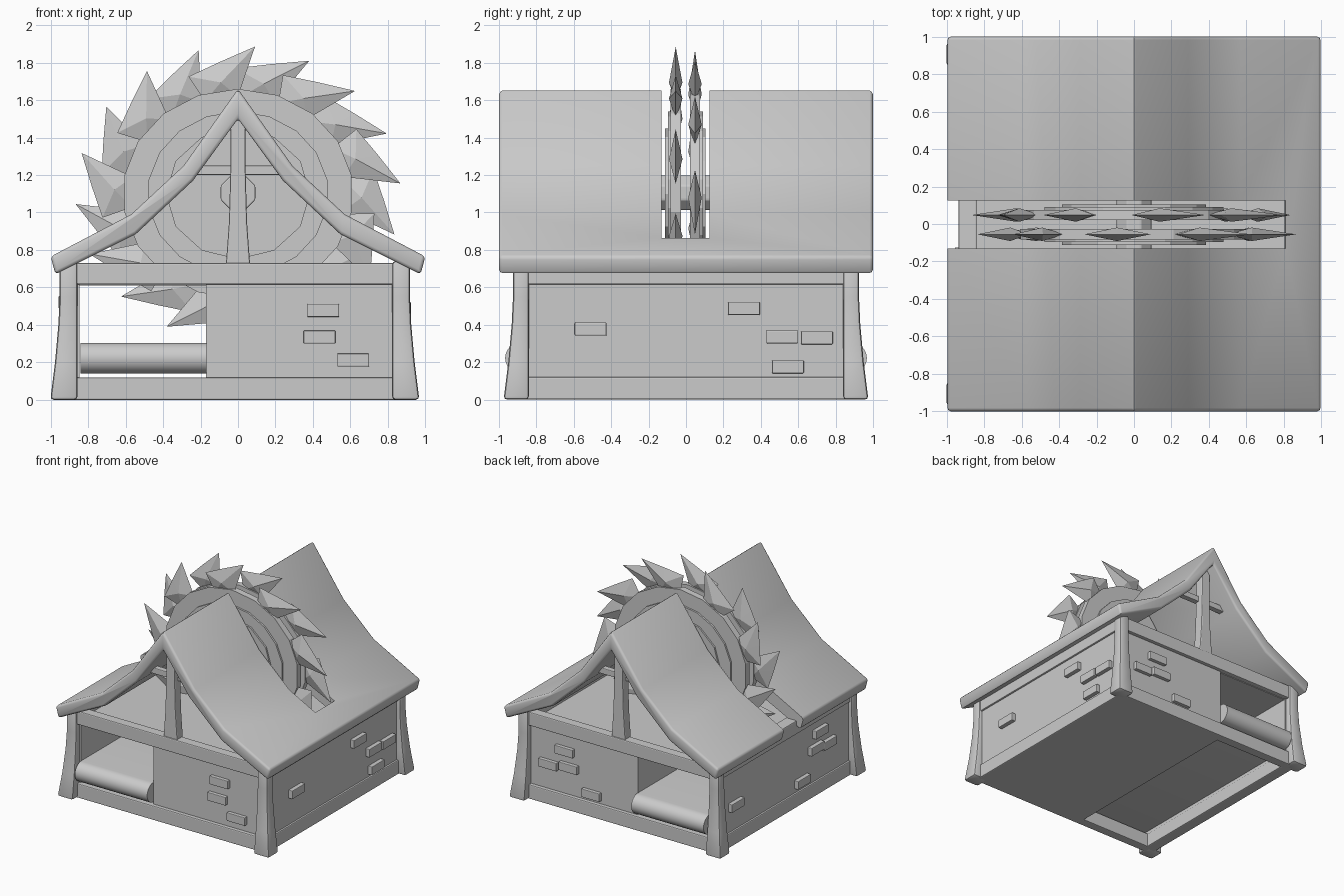
import bpy, bmesh, math
from mathutils import Vector, Matrix

if "Cube" in bpy.data.objects:
    bpy.data.objects.remove(bpy.data.objects["Cube"])

CX = -0.017  # the timber frame sits slightly left of the roof centre


def finish(name, bm, bevel=0.0, smooth=None, segs=2):
    bmesh.ops.recalc_face_normals(bm, faces=bm.faces[:])
    me = bpy.data.meshes.new(name)
    bm.to_mesh(me)
    bm.free()
    ob = bpy.data.objects.new(name, me)
    bpy.context.collection.objects.link(ob)
    bpy.ops.object.select_all(action='DESELECT')
    ob.select_set(True)
    bpy.context.view_layer.objects.active = ob
    if bevel:
        m = ob.modifiers.new("Bevel", 'BEVEL')
        m.width, m.segments, m.limit_method = bevel, segs, 'ANGLE'
        m.angle_limit = math.radians(40)
        bpy.ops.object.modifier_apply(modifier="Bevel")
    if smooth:
        bpy.ops.object.shade_smooth_by_angle(angle=math.radians(smooth))
    return ob


def box(name, x0, x1, y0, y1, z0, z1, bevel=0.0):
    bm = bmesh.new()
    bmesh.ops.create_cube(bm, size=1)
    for v in bm.verts:
        v.co = Vector(((x0 + x1) / 2 + v.co.x * (x1 - x0),
                       (y0 + y1) / 2 + v.co.y * (y1 - y0),
                       (z0 + z1) / 2 + v.co.z * (z1 - z0)))
    return finish(name, bm, bevel)


def loft(name, rings, bevel=0.0, smooth=None):
    bm = bmesh.new()
    vs = [[bm.verts.new(p) for p in r] for r in rings]
    n = len(vs[0])
    for a, b in zip(vs, vs[1:]):
        for i in range(n):
            bm.faces.new((a[i], a[(i + 1) % n], b[(i + 1) % n], b[i]))
    bm.faces.new(vs[0])
    bm.faces.new(vs[-1])
    return finish(name, bm, bevel, smooth)


def add_disc(bm, r, y0, y1, sides):
    res = bmesh.ops.create_cone(bm, cap_ends=True, segments=sides, radius1=r, radius2=r, depth=abs(y1 - y0))
    bmesh.ops.transform(bm, verts=res['verts'], matrix=Matrix.Translation((0, (y0 + y1) / 2, 0)) @ Matrix.Rotation(math.pi / 2, 4, 'X'))


# Roof: bent gable sheet with a slot for the blades
outer = [(0, 1.66), (.29, 1.25), (.57, .99), (1.0, .765)]
inner = [(.975, .67), (.545, .885), (.24, 1.17), (0, 1.5)]
half = outer + inner
profile = half + [(-x, z) for x, z in reversed(half) if x > 0]
roof = loft("roof", [[(x, y, z) for x, z in profile] for y in (-1, 1)], bevel=.018)
cutter = box("slot_cutter", -1.3, .81, -.13, .125, .5, 2)
cutter.hide_render = True
bpy.context.view_layer.objects.active = roof
m = roof.modifiers.new("Slot", 'BOOLEAN')
m.object, m.operation, m.solver = cutter, 'DIFFERENCE', 'EXACT'
bpy.ops.object.modifier_apply(modifier="Slot")
bpy.data.objects.remove(cutter)
bpy.ops.object.select_all(action='DESELECT')
roof.select_set(True)
bpy.context.view_layer.objects.active = roof
bpy.ops.object.shade_smooth_by_angle(angle=math.radians(48))

# Stone body, thin left wall and attic floor
box("stone_body", -.17, CX + .905, -.88, .88, 0, .64)
box("left_wall", CX - .905, -.845, -.88, .88, .02, .64)
box("attic_floor", CX - .87, CX + .87, -.87, .87, .61, .66)

# Conveyor belt running front to back through the channel, rounded at both ends
belt = []
for s in (-1, 1):
    for i in range(13):
        a = math.radians(-90 + 15 * i)
        belt.append((s * (.885 + .082 * math.cos(a)), .222 + s * .082 * math.sin(a)))
loft("conveyor_belt", [[(x, y, z) for y, z in belt] for x in (-.84, -.168)], smooth=35)

# Frame beams on all four sides
for label, z0, z1 in (("sill", 0, .12), ("top", .615, .73)):
    for s in (-1, 1):
        box(f"{label}_beam_y{s}", CX - .88, CX + .88, s * .87 - .04, s * .87 + .04, z0, z1, .008)
        box(f"{label}_beam_x{s}", CX + s * .87 - .05, CX + s * .87 + .05, -.88, .88, z0, z1, .008)

# Flared corner posts
for sx in (-1, 1):
    for sy in (-1, 1):
        rings = []
        for z, o in ((0, .985), (.2, .96), (.4, .942), (.55, .935), (.74, .935)):
            rings.append([(CX + sx * a, sy * b, z) for a, b in ((.84, .84), (o, .84), (o, o - .01), (.84, o - .01))])
        loft(f"corner_post_{sx}_{sy}", rings, bevel=.018, smooth=35)

# Gable posts and collar ties
for s in (-1, 1):
    rings = [[(a * w, s * .86 + b * .04, z) for a, b in ((-1, -1), (1, -1), (1, 1), (-1, 1))]
             for z, w in ((.7, .066), (.95, .048), (1.25, .04), (1.56, .038))]
    loft(f"gable_post_{s}", rings, bevel=.008)
    box(f"collar_tie_{s}", -.26, .26, s * .83 - .025, s * .83 + .025, 1.2, 1.25, .006)

# Raised bricks: (position along wall, height)
front = [(.455, .477), (.435, .335), (.615, .212)]
back = [(.505, .48), (.655, .33), (.465, .35), (.255, .18)]
right = [(.31, .487), (-.51, .377), (.515, .335), (.70, .33), (.545, .175)]
left = [(.67, .33), (-.21, .19), (-.39, .40), (-.56, .38), (-.45, .52)]
for s, bricks in ((-1, front), (1, back)):
    for x, z in bricks:
        box("brick", x - .085, x + .085, s * .88 - .03, s * .88 + .03, z - .035, z + .035, .005)
for s, bricks in ((1, right), (-1, left)):
    for y, z in bricks:
        box("brick", CX + s * .91 - .03, CX + s * .91 + .03, y - .085, y + .085, z - .035, z + .035, .005)


# Saw wheels: disc, raised plates and nine hooked teeth each
def polar(deg, r, y=0.0):
    a = math.radians(deg)
    return Vector((r * math.cos(a), y, r * math.sin(a)))


def saw_wheel(name, yc, start, side):
    bm = bmesh.new()
    add_disc(bm, .56, -.027, .027, 18)
    add_disc(bm, .44, 0, side * .042, 18)
    add_disc(bm, .35, 0, side * .056, 12)
    for k in range(9):
        t = start + 40 * k
        rim = [bm.verts.new(polar(t + d, r)) for d, r in
               ((0, .79), (13, .71), (27, .67), (24, .52), (6, .52))]
        for y in (-.036, .036):
            peak = bm.verts.new(polar(t + 14, .6, y))
            for i in range(5):
                bm.faces.new((rim[i], rim[(i + 1) % 5], peak))
    ob = finish(name, bm)
    ob.scale = (1.1, 1, 1)
    ob.location = (0, yc, 1.1)


saw_wheel("saw_wheel_front", -.055, 4, -1)
saw_wheel("saw_wheel_back", .048, 24, 1)

# Axle through both wheels
bm = bmesh.new()
add_disc(bm, .1, -.19, .19, 8)
axle = finish("axle", bm, .008)
axle.location = (0, 0, 1.105)
axle.rotation_euler = (0, math.radians(22.5), 0)
